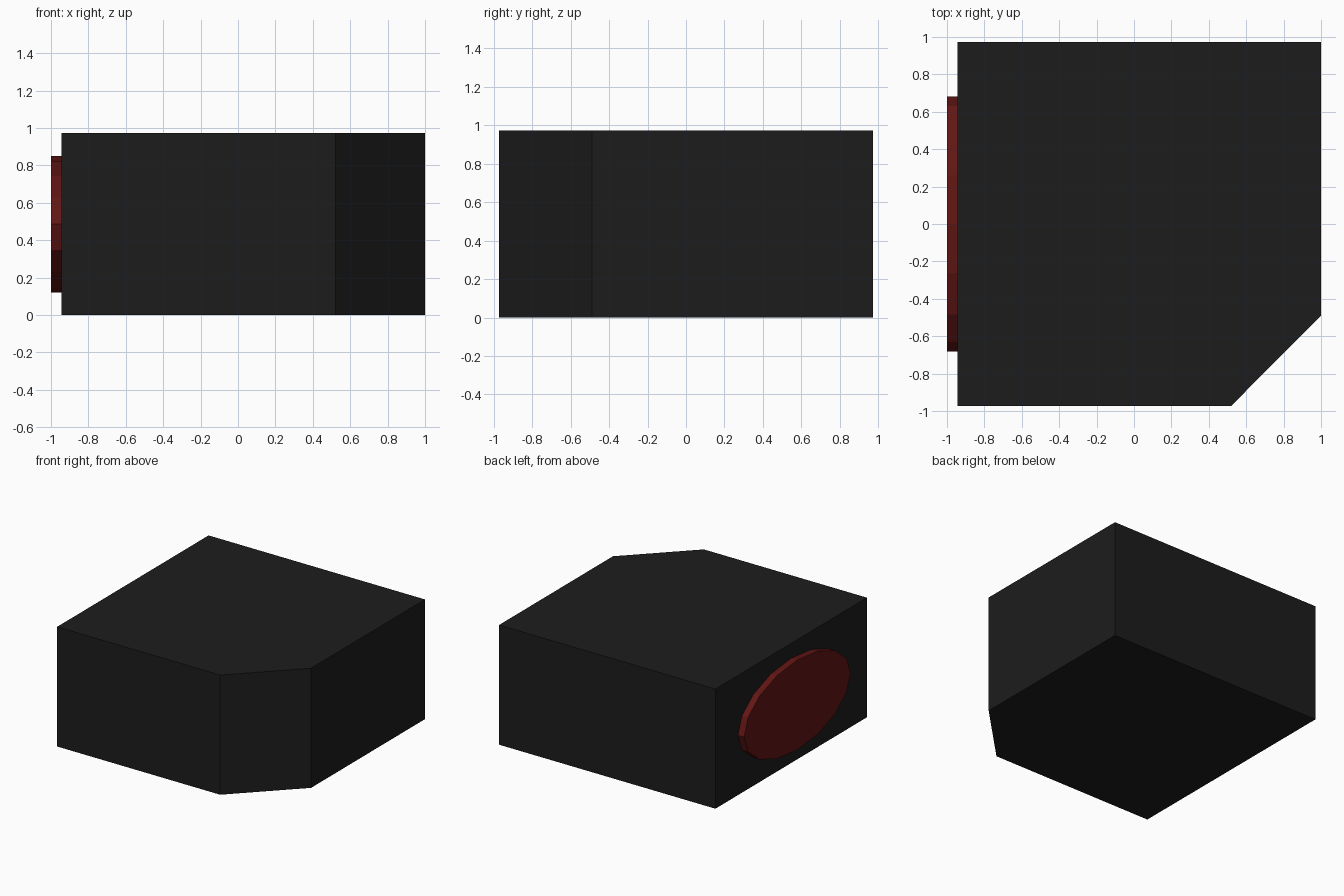
import bpy, bmesh, math

if "Cube" in bpy.data.objects:
    bpy.data.objects.remove(bpy.data.objects["Cube"])


def material(name, rgb):
    m = bpy.data.materials.new(name)
    m.diffuse_color = (*rgb, 1)
    m.use_nodes = True
    m.node_tree.nodes["Principled BSDF"].inputs["Base Color"].default_value = m.diffuse_color
    return m


def prism(name, outline, offset, mat):
    # extrude a planar outline along an offset vector into a closed solid
    bm = bmesh.new()
    face = bm.faces.new([bm.verts.new(p) for p in outline])
    ext = bmesh.ops.extrude_face_region(bm, geom=[face], use_keep_orig=True)
    moved = [g for g in ext["geom"] if isinstance(g, bmesh.types.BMVert)]
    bmesh.ops.translate(bm, verts=moved, vec=offset)
    bmesh.ops.recalc_face_normals(bm, faces=bm.faces)
    mesh = bpy.data.meshes.new(name)
    bm.to_mesh(mesh)
    bm.free()
    mesh.materials.append(mat)
    obj = bpy.data.objects.new(name, mesh)
    bpy.context.collection.objects.link(obj)
    return obj


black = material("black", (0.012, 0.012, 0.012))
red = material("dark_red", (0.12, 0.008, 0.007))

# Body: square block with one chamfered vertical corner
LEFT, HALF, HEIGHT = -0.945, 0.972, 0.972
body_outline = [(LEFT, -HALF, 0), (0.52, -HALF, 0), (1, -0.49, 0),
                (1, HALF, 0), (LEFT, HALF, 0)]
prism("body", body_outline, (0, 0, HEIGHT), black)

# Oval panel: flat 16-sided disc on the left face
SIDES = 16
oval = [(LEFT, 0.683 * math.cos(a), HEIGHT / 2 + 0.365 * math.sin(a))
        for a in (2 * math.pi * i / SIDES for i in range(SIDES))]
prism("oval_panel", oval, (-1 - LEFT, 0, 0), red)
